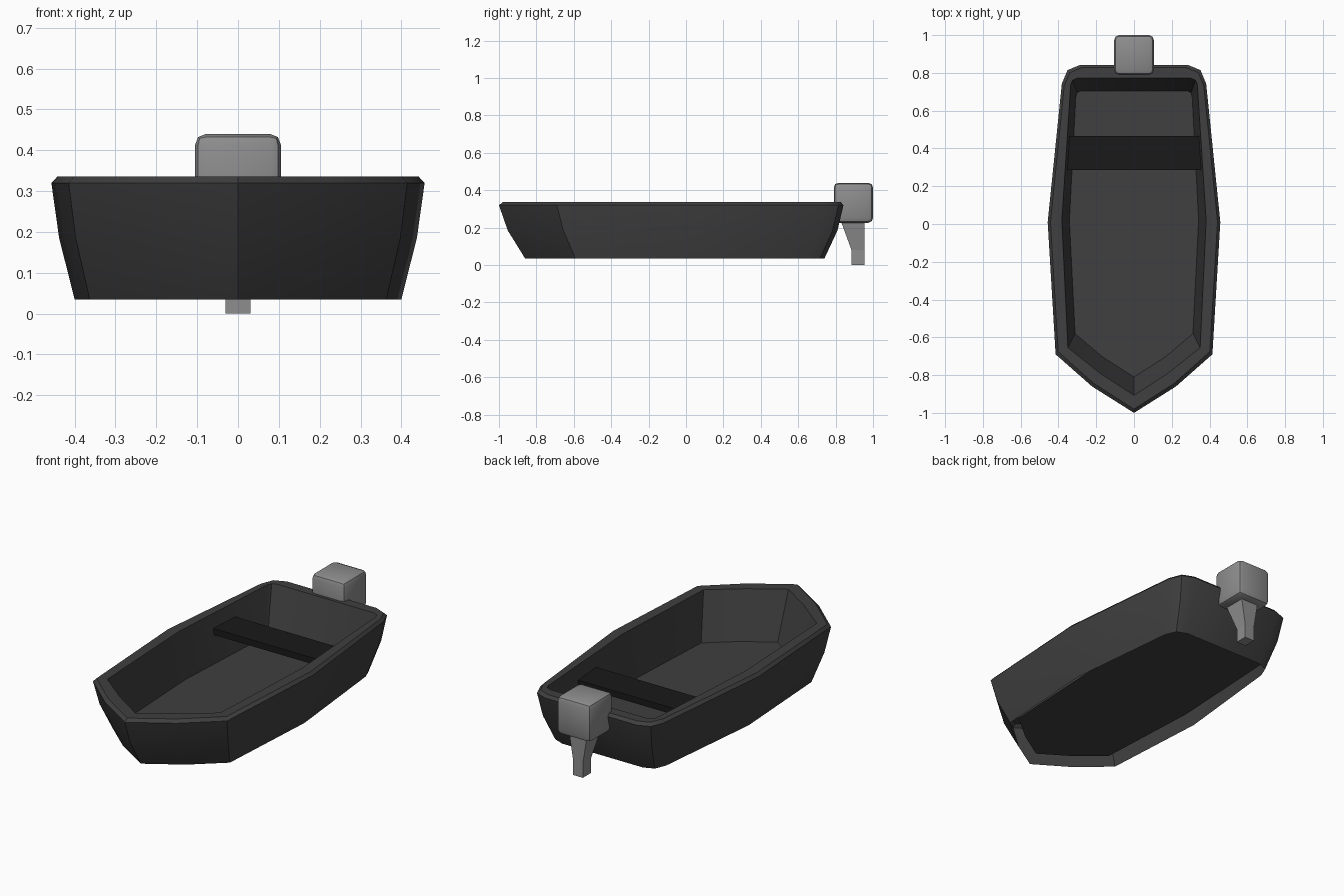
import bpy, bmesh

if "Cube" in bpy.data.objects:
    bpy.data.objects.remove(bpy.data.objects["Cube"])


def material(name, v):
    m = bpy.data.materials.new(name)
    m.diffuse_color = (v, v, v, 1)
    m.use_nodes = True
    m.node_tree.nodes["Principled BSDF"].inputs["Base Color"].default_value = m.diffuse_color
    return m


def finish(bm, name, mat, angle=None):
    bmesh.ops.recalc_face_normals(bm, faces=bm.faces)
    mesh = bpy.data.meshes.new(name)
    bm.to_mesh(mesh)
    bm.free()
    ob = bpy.data.objects.new(name, mesh)
    bpy.context.collection.objects.link(ob)
    mesh.materials.append(mat)
    if angle:
        bpy.ops.object.select_all(action='DESELECT')
        ob.select_set(True)
        bpy.context.view_layer.objects.active = ob
        bpy.ops.object.shade_smooth_by_angle(angle=angle)
    return ob


def loft(bm, rings):
    """Join closed rings of points with quads; return the vertex rings."""
    vs = [[bm.verts.new(p) for p in r] for r in rings]
    for a, b in zip(vs, vs[1:]):
        n = len(a)
        for i in range(n):
            j = (i + 1) % n
            bm.faces.new((a[i], a[j], b[j], b[i]))
    return vs


def ring(half, z):
    """Mirror a half outline that starts at the bow point."""
    pts = half + [(-x, y) for x, y in reversed(half[1:])]
    return [(x, y, z) for x, y in pts]


def fit(half, hw, y0, y1):
    w = max(x for x, y in half)
    a, b = half[0][1], half[-1][1]
    return [(x / w * hw, y0 + (y - a) / (b - a) * (y1 - y0)) for x, y in half]


dark = material("hull_dark", 0.05)
black = material("seat_black", 0.01)
grey = material("motor_grey", 0.27)

# Hull: half outlines from bow to stern
outer = [(0, -1.0), (.222, -.86), (.415, -.69), (.457, .01),
         (.382, .743), (.352, .815), (.285, .842)]
inner = [(0, -.907), (.18, -.79), (.35, -.655), (.382, .02),
         (.335, .74), (.325, .762), (.30, .772)]
floor = [(0, -.81), (.165, -.705), (.312, -.58), (.342, .02),
         (.308, .672), (.302, .695), (.28, .705)]
bm = bmesh.new()
rings = loft(bm, [
    ring(fit(outer, .40, -.86, .74), .035),
    ring(fit(outer, .438, -.953, .81), .185),
    ring(outer, .32),
    ring(fit(outer, .442, -.98, .828), .336),
    ring(inner, .336),
    ring(floor, .077)])
bm.faces.new(rings[-1])
finish(bm, "hull", dark, 0.6)

# Seat plank, ends following the tapered walls
bm = bmesh.new()
plank = [(-.358, .285), (.358, .285), (.348, .465), (-.348, .465)]
lo, hi = loft(bm, [[(x, y, z) for x, y in plank] for z in (.225, .26)])
bm.faces.new(lo)
bm.faces.new(hi)
finish(bm, "seat", black)

# Motor housing: rounded box
bm = bmesh.new()
bmesh.ops.create_cube(bm, size=1)
for v in bm.verts:
    v.co = (v.co.x * .21, .895 + v.co.y * .21, .333 + v.co.z * .214)
bmesh.ops.bevel(bm, geom=bm.edges[:], offset=.026, segments=2, profile=.5,
                affect='EDGES')
finish(bm, "motor_housing", grey, 0.6)

# Motor leg: tapered column, straight at the rear
bm = bmesh.new()
sections = [(.0, .03, .885), (.08, .03, .885), (.235, .055, .828)]
rs = loft(bm, [[(-w, y, z), (w, y, z), (w, .955, z), (-w, .955, z)]
               for z, w, y in sections])
bm.faces.new(rs[0])
bm.faces.new(rs[-1])
finish(bm, "motor_leg", grey)
